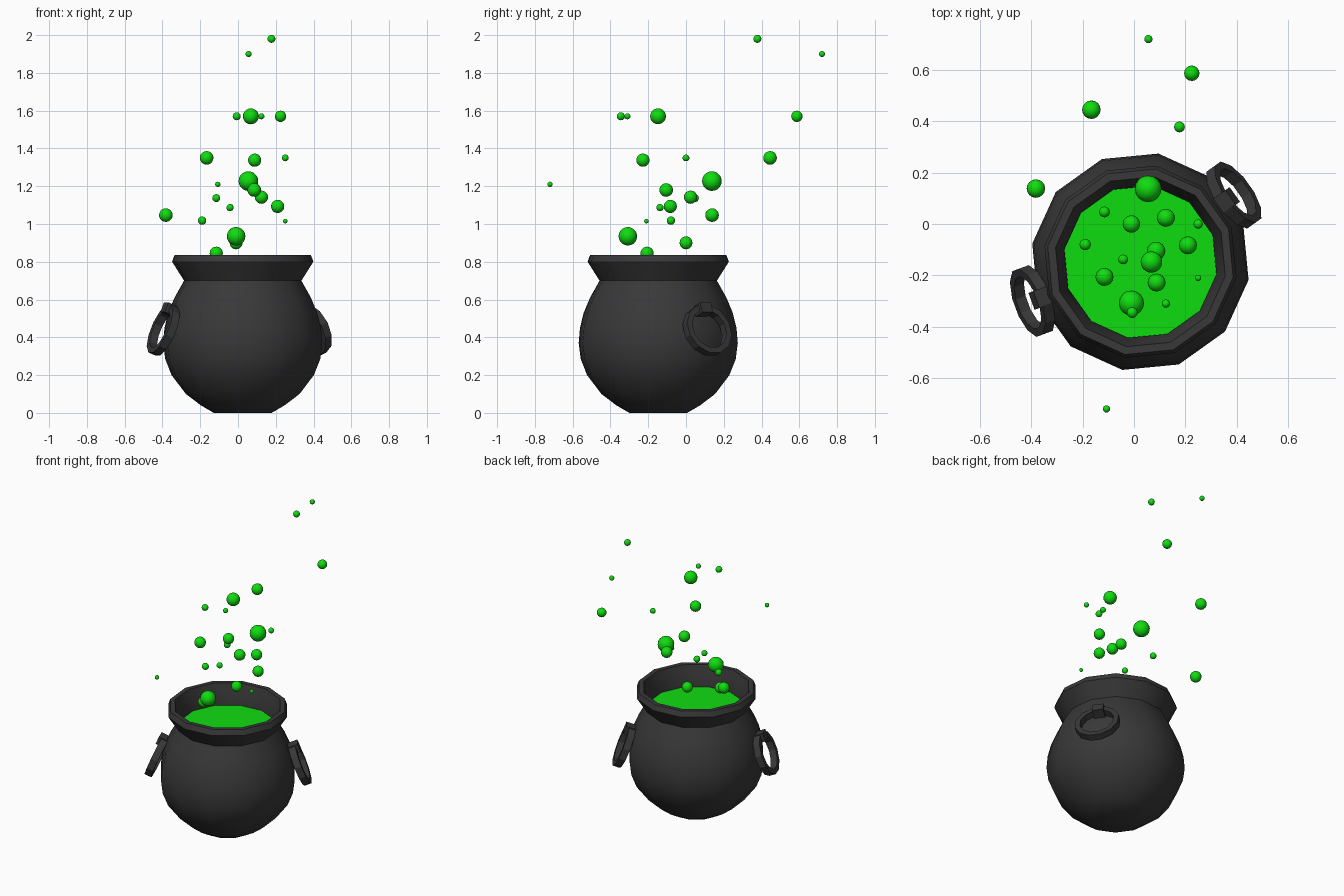
import bpy, bmesh
from math import sin, cos, pi, radians
from mathutils import Matrix, Vector

if "Cube" in bpy.data.objects:
    bpy.data.objects.remove(bpy.data.objects["Cube"])

CX, CY = 0.025, -0.147        # pot axis
PHASE = radians(-9.5)         # turn of the 12-sided pot
SIDES = 12


def material(name, rgb):
    m = bpy.data.materials.new(name)
    m.diffuse_color = (*rgb, 1)
    m.use_nodes = True
    m.node_tree.nodes["Principled BSDF"].inputs["Base Color"].default_value = m.diffuse_color
    return m


IRON = material("dark_iron", (0.04, 0.04, 0.04))
GREEN = material("green_brew", (0.005, 0.72, 0.005))


def finish(bm, name, mat, matrix=None, smooth=None):
    bmesh.ops.recalc_face_normals(bm, faces=bm.faces[:])
    me = bpy.data.meshes.new(name)
    bm.to_mesh(me)
    bm.free()
    me.materials.append(mat)
    ob = bpy.data.objects.new(name, me)
    bpy.context.collection.objects.link(ob)
    if matrix:
        ob.matrix_world = matrix
    if smooth:
        bpy.ops.object.select_all(action='DESELECT')
        ob.select_set(True)
        bpy.context.view_layer.objects.active = ob
        bpy.ops.object.shade_smooth_by_angle(angle=radians(smooth))
    return ob


def lathe(profile, sides, phase=0.0, closed=False, cap=False):
    """Spin (radius, z) points round the z axis."""
    bm = bmesh.new()
    rings = [[bm.verts.new((r * cos(phase + 2 * pi * i / sides),
                            r * sin(phase + 2 * pi * i / sides), z))
              for i in range(sides)] for r, z in profile]
    pairs = list(zip(rings, rings[1:]))
    if closed:
        pairs.append((rings[-1], rings[0]))
    for a, b in pairs:
        for i in range(sides):
            j = (i + 1) % sides
            bm.faces.new((a[i], a[j], b[j], b[i]))
    if cap:
        bm.faces.new(rings[0])
    return bm


pot_place = Matrix.Translation((CX, CY, 0))

# Pot: round belly, flared rim, inner lip down into the brew
belly = [(0.155, 0.0), (0.225, 0.04), (0.305, 0.10), (0.382, 0.20),
         (0.416, 0.285), (0.427, 0.37), (0.42, 0.45), (0.40, 0.53),
         (0.366, 0.61), (0.315, 0.70)]
rim = [(0.379, 0.80), (0.366, 0.836), (0.335, 0.836), (0.325, 0.80),
       (0.30, 0.72), (0.30, 0.66)]
finish(lathe(belly + rim, SIDES, PHASE, cap=True), "pot", IRON, pot_place, 32)

# Brew surface
bm = bmesh.new()
bm.faces.new([bm.verts.new((0.30 * cos(PHASE + 2 * pi * i / SIDES),
                            0.30 * sin(PHASE + 2 * pi * i / SIDES), 0.70))
              for i in range(SIDES)])
finish(bm, "brew", GREEN, pot_place)

# Ring handles leaning outward at the bottom, each held by a small lug
ring = [(0.141, -0.022), (0.141, 0.022), (0.108, 0.022), (0.108, -0.022)]
for side, angle in (("right", 35.5), ("left", 200.0)):
    turn = pot_place @ Matrix.Rotation(radians(angle), 4, 'Z')
    # local z becomes the outward axis of the ring
    lean = Matrix.Rotation(radians(90 - 22), 4, 'Y')
    frame = turn @ Matrix.Translation((0.447, 0, 0.438)) @ lean
    finish(lathe(ring, 12, radians(15), closed=True),
           side + "_handle", IRON, frame)
    bm = bmesh.new()
    bmesh.ops.create_cube(bm, size=1, matrix=Matrix.Diagonal((0.055, 0.07, 0.09, 1)))
    lug = frame @ Matrix.Translation((-0.115, 0, -0.005))
    finish(bm, side + "_handle_lug", IRON, lug)

# Rising bubbles: x, y, z, radius
bubbles = [
    (0.177, 0.378, 1.98, 0.021), (0.056, 0.72, 1.90, 0.016),
    (-0.007, -0.345, 1.57, 0.021), (0.068, -0.148, 1.57, 0.042),
    (0.124, -0.31, 1.57, 0.016), (0.225, 0.587, 1.57, 0.030),
    (-0.166, 0.445, 1.35, 0.036), (0.088, -0.228, 1.338, 0.035),
    (0.25, 0.0, 1.35, 0.018), (0.055, 0.137, 1.227, 0.052),
    (-0.107, -0.72, 1.21, 0.014), (0.086, -0.105, 1.18, 0.036),
    (0.124, 0.024, 1.142, 0.035), (-0.115, 0.047, 1.137, 0.021),
    (-0.042, -0.138, 1.087, 0.019), (0.21, -0.083, 1.093, 0.035),
    (-0.382, 0.138, 1.047, 0.036), (-0.19, -0.08, 1.018, 0.022),
    (0.25, -0.21, 1.015, 0.012), (-0.01, -0.308, 0.935, 0.049),
    (-0.01, 0.0, 0.90, 0.034), (-0.115, -0.206, 0.845, 0.035),
]
for n, (x, y, z, r) in enumerate(bubbles, 1):
    bm = bmesh.new()
    bmesh.ops.create_uvsphere(bm, u_segments=16, v_segments=10, radius=r)
    finish(bm, f"bubble_{n:02d}", GREEN, Matrix.Translation((x, y, z)), 30)
